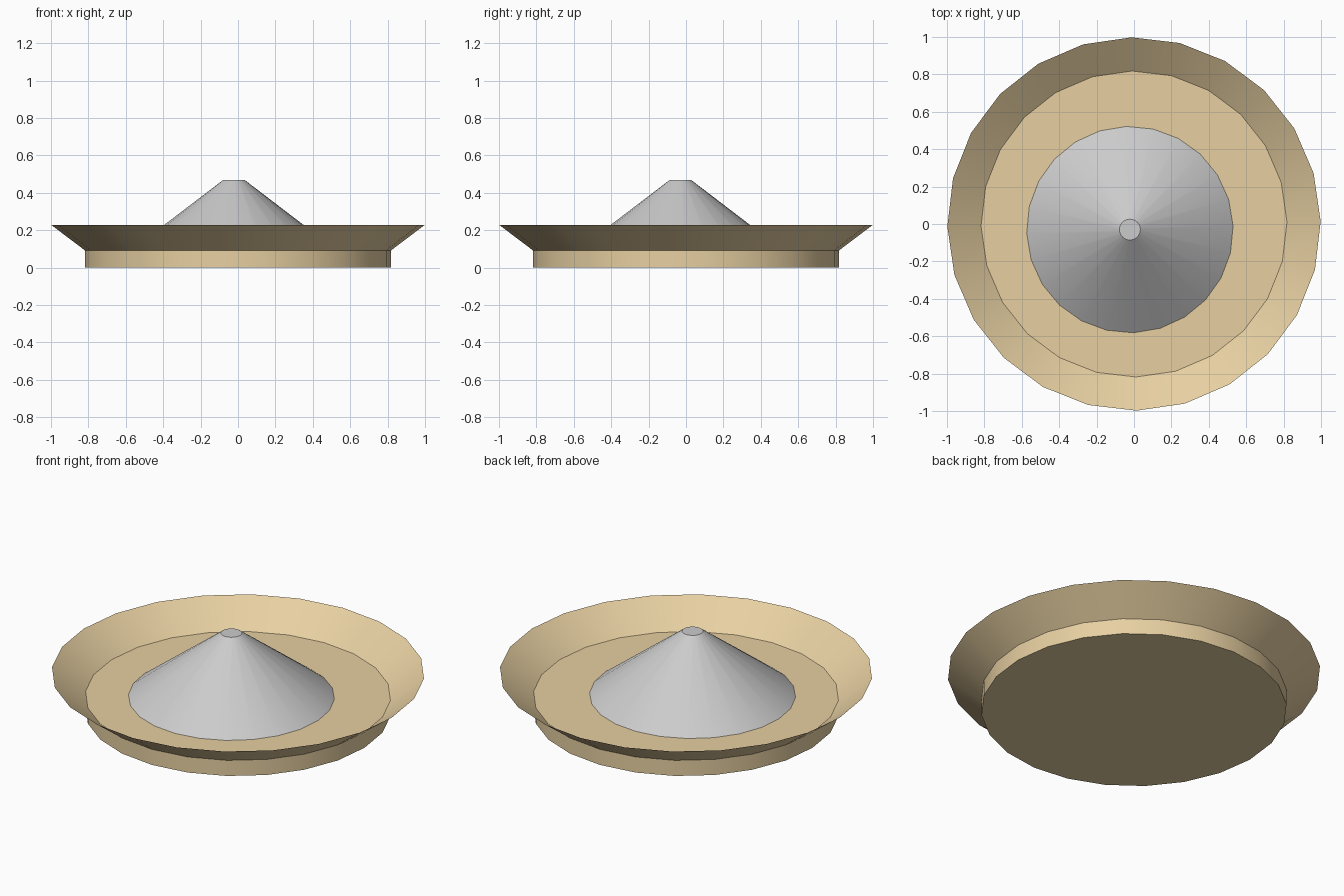
import bpy, bmesh, math

if "Cube" in bpy.data.objects:
    bpy.data.objects.remove(bpy.data.objects["Cube"])

SIDES = 24

def lathe(name, rings, centre=(0, 0), turn=0.0, caps=(), mat=None):
    """Spin (radius, z) rings into a surface; caps lists ring indices to fill."""
    bm = bmesh.new()
    loops = []
    for r, z in rings:
        loops.append([bm.verts.new((centre[0] + r * math.cos(turn + math.tau * i / SIDES),
                                    centre[1] + r * math.sin(turn + math.tau * i / SIDES), z))
                      for i in range(SIDES)])
    for a, b in zip(loops, loops[1:]):
        for i in range(SIDES):
            j = (i + 1) % SIDES
            bm.faces.new((a[i], a[j], b[j], b[i]))
    for k in caps:
        bm.faces.new(loops[k] if k else loops[k][::-1])
    me = bpy.data.meshes.new(name)
    bm.to_mesh(me)
    bm.free()
    ob = bpy.data.objects.new(name, me)
    bpy.context.collection.objects.link(ob)
    if mat:
        me.materials.append(mat)
    bpy.ops.object.select_all(action='DESELECT')
    ob.select_set(True)
    bpy.context.view_layer.objects.active = ob
    bpy.ops.object.shade_smooth_by_angle(angle=math.radians(30))
    return ob

tan = bpy.data.materials.new("straw")
tan.diffuse_color = (0.80, 0.63, 0.36, 1)
tan.use_nodes = True
tan.node_tree.nodes["Principled BSDF"].inputs["Base Color"].default_value = tan.diffuse_color

# Flat round base
lathe("base_disc", [(0.818, 0), (0.818, 0.092)], turn=math.radians(0.8), caps=(0, 1), mat=tan)

# Thin flared rim rising from the top edge of the base
lathe("flared_rim", [(0.818, 0.092), (0.998, 0.228)], turn=math.radians(0.8), mat=tan)

# Blunt cone standing slightly off centre on the base
lathe("centre_cone", [(0.552, 0.092), (0.056, 0.47)], centre=(-0.022, -0.03),
      turn=math.radians(2), caps=(1,))
